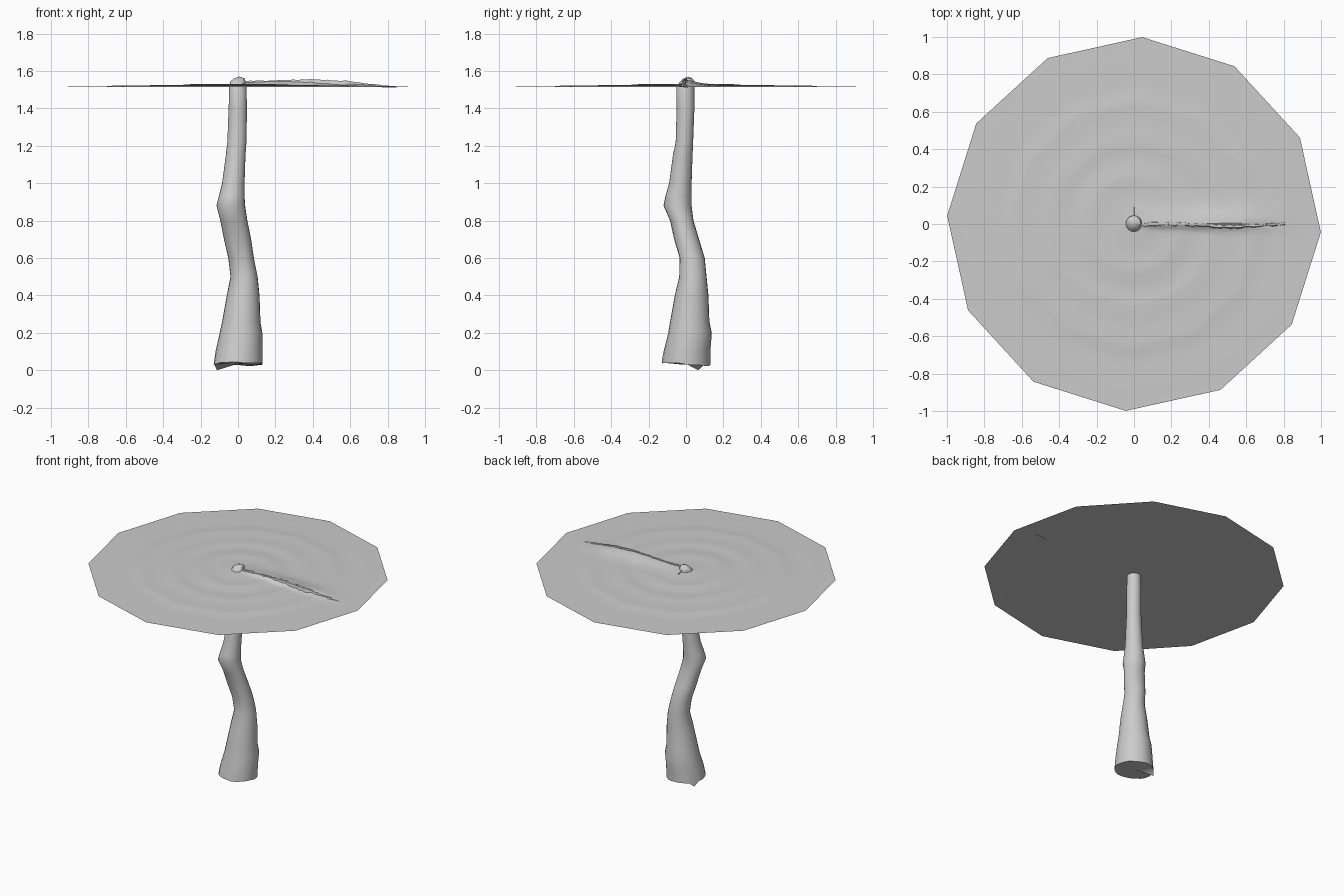
import bpy, math, random

if "Cube" in bpy.data.objects:
    bpy.data.objects.remove(bpy.data.objects["Cube"])

random.seed(4)


def make_object(name, verts, faces, angle):
    mesh = bpy.data.meshes.new(name)
    mesh.from_pydata(verts, [], faces)
    obj = bpy.data.objects.new(name, mesh)
    bpy.context.collection.objects.link(obj)
    bpy.ops.object.select_all(action='DESELECT')
    obj.select_set(True)
    bpy.context.view_layer.objects.active = obj
    bpy.ops.object.shade_smooth_by_angle(angle=math.radians(angle))
    return obj


def bridge(rows, n, closed=True):
    """Quads between consecutive rows of n vertices."""
    m = n if closed else n - 1
    return [(r * n + i, r * n + (i + 1) % n, (r + 1) * n + (i + 1) % n, (r + 1) * n + i)
            for r in range(rows - 1) for i in range(m)]


# Crooked trunk: z, left x, right x, front y, back y
stations = [
    (0.03, -.13, .13, -.13, .13), (0.10, -.12, .13, -.12, .13),
    (0.20, -.098, .13, -.095, .138), (0.26, -.085, .12, -.085, .125),
    (0.40, -.06, .115, -.06, .12), (0.50, -.04, .105, -.038, .11),
    (0.60, -.052, .085, -.042, .10), (0.70, -.075, .07, -.065, .07),
    (0.80, -.095, .05, -.085, .04), (0.88, -.115, .038, -.12, .03),
    (0.93, -.103, .035, -.11, .03), (1.00, -.085, .035, -.09, .03),
    (1.15, -.065, .04, -.07, .035), (1.22, -.057, .045, -.055, .038),
    (1.40, -.05, .048, -.05, .045), (1.52, -.047, .045, -.05, .045),
    (1.545, -.04, .04, -.03, .045), (1.56, -.022, .036, -.015, .035),
]
N = 24
verts = []
for k, (z, x0, x1, y0, y1) in enumerate(stations):
    for i in range(N):
        a = 2 * math.pi * i / N
        # knot hollow on the front
        f = 1 - 0.18 * math.exp(-((z - .6) / .07) ** 2 - ((a - 1.5 * math.pi) / .3) ** 2)
        zz = z
        if k == 0:  # ragged, slightly tilted cut at the foot
            zz = 0.033 - 0.008 * math.sin(a) + random.uniform(-.004, .004)
            if i == 10:
                zz = 0.0
        verts.append(((x0 + x1) / 2 + (x1 - x0) / 2 * f * math.cos(a),
                      (y0 + y1) / 2 + (y1 - y0) / 2 * f * math.sin(a), zz))
faces = bridge(len(stations), N)
base, top = len(verts), len(verts) + 1
verts += [(0, 0, 0.035), (0.008, 0.012, 1.57)]
last = (len(stations) - 1) * N
for i in range(N):
    j = (i + 1) % N
    faces += [(base, j, i), (top, last + i, last + j)]
make_object("trunk", verts, faces, 40)

# Twelve-sided canopy: flat underside, gently rippled top meeting it at the rim
FLAT = 1.515
SEG = 120
START = math.radians(-2.5)
radii = [1, .93, .85, .76, .70, .67, .64, .58, .50, .44, .41, .38, .32, .27, .24, .2, .14, .09, .05]


def ridge_height(x):
    pts = [(0, .03), (.1, .033), (.4, .041), (.6, .031), (.75, .011), (.85, 0), (1.1, 0)]
    for (xa, ha), (xb, hb) in zip(pts, pts[1:]):
        if xa <= x <= xb:
            return ha + (hb - ha) * (x - xa) / (xb - xa)
    return 0


def canopy_top(x, y, r):
    z = FLAT + .017 * (1 - r) ** 1.3
    z += .003 * math.sin(r * 2 * math.pi / .2) * min(1, (1 - r) * 4) * (r > .1)
    if x > 0:  # fold rising to the ridge, steeper on the front
        width = .08 if y >= 0 else .02
        fold = FLAT + ridge_height(x) - .004
        z += max(0, fold - z) * math.exp(-(y / width) ** 2)
    return max(z, FLAT)


verts = []
for r in radii:
    for i in range(SEG):
        a = 2 * math.pi * i / SEG
        local = (a % (math.pi / 6)) - math.pi / 12
        poly = math.cos(math.pi / 12) / math.cos(local)
        t = min(1, max(0, (r - .15) / .5))
        rr = r * (poly * t + (1 - t))
        x, y = rr * math.cos(a + START), rr * math.sin(a + START)
        verts.append((x, y, FLAT if r == 1 else canopy_top(x, y, r)))
faces = bridge(len(radii), SEG)
c = len(verts)
verts.append((0, 0, FLAT + .02))
last = (len(radii) - 1) * SEG
faces += [(c, last + i, last + (i + 1) % SEG) for i in range(SEG)]
faces.append(tuple(reversed(range(0, SEG))))
make_object("canopy", verts, faces, 30)

# Ragged ridge along the fold, tapering into the canopy
verts = []
rows = 45
for k in range(rows):
    x = .03 + .82 * k / (rows - 1)
    w = (.016 if x < .65 else .011) * random.uniform(.5, 1.1)
    y = -.006 + .006 * math.sin(x * 9) + random.uniform(-.003, .003)
    if k in (0, rows - 1):
        w = .003
    h = ridge_height(x) + random.uniform(-.002, .002)
    low = FLAT - (.004 if x > .77 else -.002)
    verts += [(x, y - w, low), (x, y + w, low), (x, y + w * .6, FLAT + h), (x, y - w * .4, FLAT + h)]
faces = bridge(rows, 4)
faces = [tuple(reversed(f)) for f in faces]
e = (rows - 1) * 4
faces += [(0, 1, 2, 3), (e + 3, e + 2, e + 1, e)]
ridge = make_object("ridge", verts, faces, 30)

# Consistent outward normals
import bmesh
for obj in bpy.data.objects:
    bm = bmesh.new()
    bm.from_mesh(obj.data)
    bmesh.ops.recalc_face_normals(bm, faces=bm.faces)
    bm.to_mesh(obj.data)
    bm.free()
